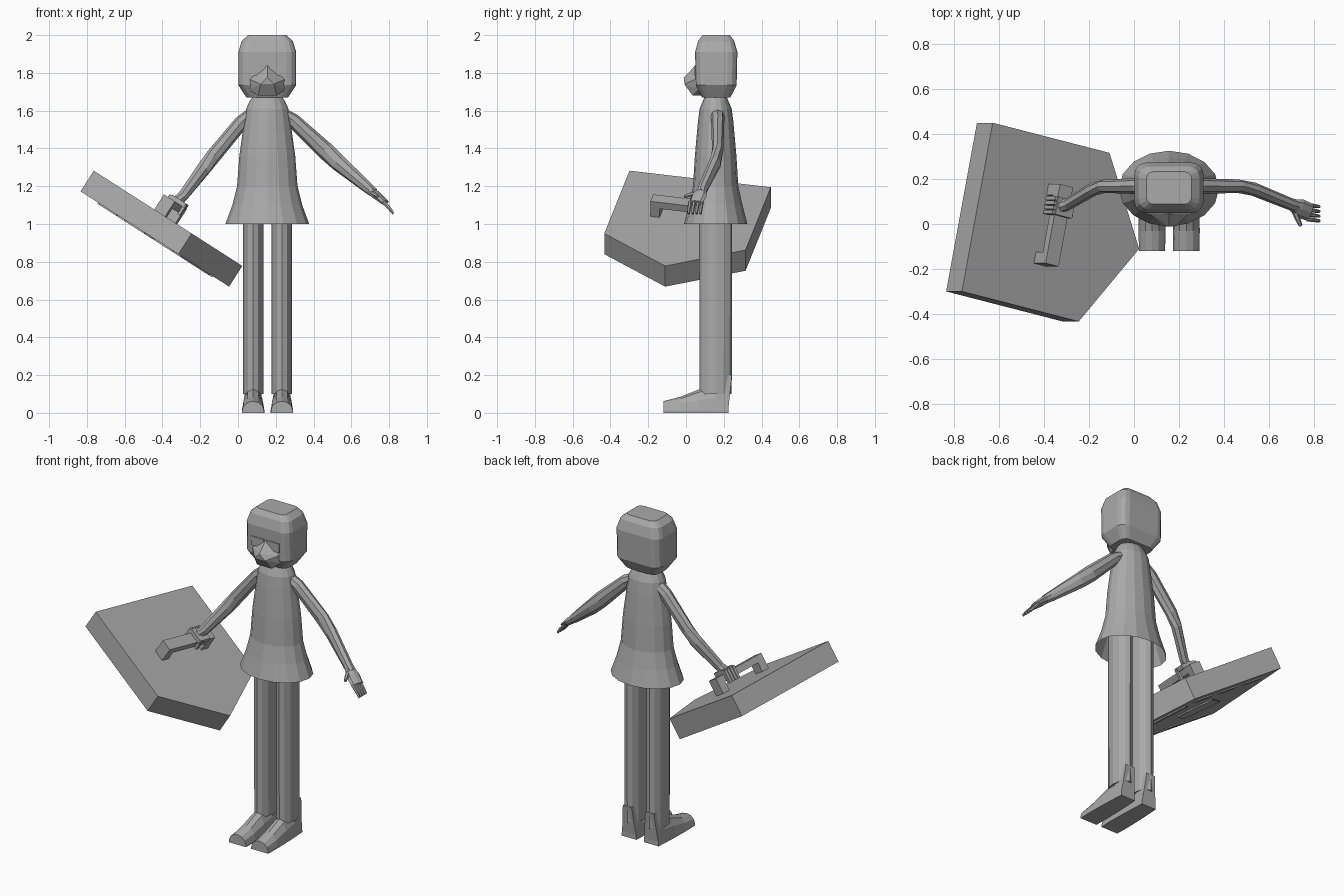
import bpy, bmesh
from math import sin, cos, pi
from mathutils import Vector, Matrix

if "Cube" in bpy.data.objects:
    bpy.data.objects.remove(bpy.data.objects["Cube"])

GREY = (0.4, 0.4, 0.4, 1)
mat = bpy.data.materials.new("plain grey")
mat.use_nodes = True
mat.diffuse_color = GREY
mat.node_tree.nodes["Principled BSDF"].inputs["Base Color"].default_value = GREY

CX, CY = 0.155, 0.157


def finish(name, bm, matrix=None, recalc=True):
    if recalc:
        bmesh.ops.recalc_face_normals(bm, faces=bm.faces)
    if matrix:
        bm.transform(matrix)
    mesh = bpy.data.meshes.new(name)
    bm.to_mesh(mesh)
    bm.free()
    mesh.materials.append(mat)
    ob = bpy.data.objects.new(name, mesh)
    bpy.context.collection.objects.link(ob)
    return ob


def loft(name, rings, cap_start=True, cap_end=True):
    bm = bmesh.new()
    loops = [[bm.verts.new(p) for p in ring] for ring in rings]
    n = len(loops[0])
    for a, b in zip(loops, loops[1:]):
        for i in range(n):
            j = (i + 1) % n
            bm.faces.new((a[i], a[j], b[j], b[i]))
    if cap_start:
        bm.faces.new(loops[0][::-1])
    if cap_end:
        bm.faces.new(loops[-1])
    return finish(name, bm)


def ellipse(x, y, z, rx, ry, n=16):
    return [(x + rx * cos(2 * pi * i / n), y + ry * sin(2 * pi * i / n), z) for i in range(n)]


def limb(name, path, n=8):
    """Tube along points (x, y, z, vertical radius, sideways radius)."""
    pts = [Vector(p[:3]) for p in path]
    rings = []
    for i, p in enumerate(path):
        t = (pts[min(i + 1, len(pts) - 1)] - pts[max(i - 1, 0)]).normalized()
        side = t.cross(Vector((0, 0, 1))).normalized()
        up = side.cross(t)
        rings.append([pts[i] + side * p[4] * cos(2 * pi * k / n) + up * p[3] * sin(2 * pi * k / n)
                      for k in range(n)])
    return loft(name, rings)


def hull(name, points):
    bm = bmesh.new()
    for p in points:
        bm.verts.new(p)
    bmesh.ops.convex_hull(bm, input=bm.verts)
    return finish(name, bm)


def box(name, lo, hi, matrix=None):
    bm = bmesh.new()
    bmesh.ops.create_cube(bm, size=1)
    for v in bm.verts:
        v.co = [l + (c + 0.5) * (h - l) for l, h, c in zip(lo, hi, v.co)]
    return finish(name, bm, matrix)


def prism(name, outline, z0, z1, matrix):
    bm = bmesh.new()
    low = [bm.verts.new((x, y, z0)) for x, y in outline]
    top = bmesh.ops.extrude_face_region(bm, geom=[bm.faces.new(low)])["geom"]
    for v in top:
        if isinstance(v, bmesh.types.BMVert):
            v.co.z = z1
    return finish(name, bm, matrix)


# Dress, open at the hem, running up into the neck
profile = [(1.0, 0.222, 0.168), (1.1, 0.185, 0.142), (1.2, 0.16, 0.12), (1.36, 0.148, 0.11),
           (1.54, 0.123, 0.094), (1.61, 0.112, 0.085), (1.65, 0.094, 0.068),
           (1.67, 0.08, 0.06), (1.69, 0.08, 0.06)]
loft("dress", [ellipse(CX, CY, z, rx, ry) for z, rx, ry in profile], cap_start=False)


# Head, a box with rounded corners
def rounded(z, hx, hy, r):
    ring = []
    for q, (sx, sy) in enumerate(((1, 1), (-1, 1), (-1, -1), (1, -1))):
        for k in range(4):
            a = (q + k / 3) * pi / 2
            ring.append((CX + sx * (hx - r) + r * cos(a), 0.16 + sy * (hy - r) + r * sin(a), z))
    return ring


loft("head", [rounded(*r) for r in ((1.67, 0.11, 0.075, 0.04), (1.735, 0.153, 0.108, 0.05),
                                    (1.91, 0.153, 0.112, 0.05), (1.97, 0.135, 0.095, 0.045),
                                    (2.0, 0.1, 0.072, 0.03))])

# Muzzle and eye plates
muzzle = [(CX, 0.05, 1.84), (CX, -0.012, 1.775)]
for s in (-1, 1):
    muzzle += [(CX + s * w, y, z) for w, y, z in ((0.1, 0.06, 1.77), (0.1, 0.07, 1.715),
               (0.035, -0.008, 1.74), (0.05, 0.035, 1.68), (0.05, 0.1, 1.68))]
hull("muzzle", muzzle)
for side, s in (("right", -1), ("left", 1)):
    xs = sorted((CX + s * 0.01, CX + s * 0.095))
    box(side + "_eye", (xs[0], 0.044, 1.785), (xs[1], 0.052, 1.84))

# Legs and feet
for side, x in (("right", 0.08), ("left", 0.232)):
    loft(side + "_leg", [ellipse(x, CY, z, 0.054, ry, 12) for z, ry in ((0.1, 0.085), (1.15, 0.088))])
    rings = []
    for y, w, h in ((-0.12, 0.058, 0.062), (-0.03, 0.06, 0.085), (0.07, 0.058, 0.125),
                    (0.16, 0.054, 0.15), (0.225, 0.05, 0.14)):
        arch = [(x + w * cos(pi * k / 6), y, 0.012 + (h - 0.012) * sin(pi * k / 6)) for k in range(7)]
        rings.append([(x + w, y, 0)] + arch + [(x - w, y, 0)])
    loft(side + "_foot", rings)
    hull(side + "_heel", [(x + s * w, y, z) for s in (-1, 1)
                          for w, y, z in ((0.05, 0.222, 0), (0.03, 0.243, 0.2), (0.05, 0.16, 0), (0.04, 0.16, 0.2))])

# Arms
limb("left_arm", [(0.235, 0.165, 1.585, 0.03, 0.038), (0.29, 0.168, 1.55, 0.038, 0.035),
                  (0.46, 0.168, 1.39, 0.047, 0.03), (0.53, 0.155, 1.325, 0.045, 0.03),
                  (0.69, 0.09, 1.19, 0.03, 0.027), (0.72, 0.08, 1.165, 0.025, 0.028)])
limb("right_arm", [(0.07, 0.165, 1.585, 0.03, 0.038), (0.02, 0.168, 1.54, 0.038, 0.035),
                   (-0.13, 0.168, 1.36, 0.04, 0.03), (-0.18, 0.155, 1.295, 0.04, 0.03),
                   (-0.29, 0.09, 1.15, 0.03, 0.027), (-0.33, 0.075, 1.115, 0.028, 0.028)])

# Open left hand
limb("left_palm", [(0.7, 0.085, 1.18, 0.024, 0.026), (0.735, 0.07, 1.15, 0.022, 0.042),
                   (0.78, 0.052, 1.112, 0.015, 0.04)])
for i in range(4):
    y = 0.022 + i * 0.021
    limb("left_finger_%d" % (i + 1), [(0.768, y, 1.118, 0.011, 0.01), (0.8, y - 0.005, 1.085, 0.01, 0.009),
                                      (0.822, y - 0.008, 1.055, 0.007, 0.007)], 6)
limb("left_thumb", [(0.71, 0.065, 1.165, 0.014, 0.014), (0.725, 0.025, 1.155, 0.012, 0.012),
                    (0.74, -0.008, 1.145, 0.008, 0.008)], 6)

# Shield frame: axis towards the point, across, and inner normal
U, Y = Vector((0.842, 0, -0.54)), Vector((0, 1, 0))
along, across = U * 0.977 - Y * 0.212, U * 0.212 + Y * 0.977
origin = Vector((-0.76, 0, 1.28)) + U * 0.077 + Y * 0.075
M = Matrix((along, across, along.cross(across))).transposed().to_4x4()
M.translation = origin


def plate(inset):
    w, a = 0.383 - inset, inset
    return [(a, -w), (0.63 - inset * 0.3, -w), (0.873 - inset * 1.2, 0), (0.63 - inset * 0.3, w), (a, w)]


prism("shield", plate(0), -0.13, 0, M)

# Thin raised trim on the outer face
for s in (-1, 1):
    for i in range(3):
        a = 0.1 + i * 0.18
        box("shield_trim", (a, s * 0.3 - 0.02, -0.137), (a + 0.12, s * 0.3 + 0.02, -0.129), M)
    prism("shield_chevron", [(0.62, s * 0.26), (0.76, s * 0.04), (0.7, s * 0.04), (0.58, s * 0.22)],
          -0.137, -0.129, M)
prism("shield_emblem", [(0.2, 0), (0.36, -0.16), (0.52, 0), (0.36, 0.16)], -0.137, -0.129, M)

# Shield handle
box("handle_bar", (0.345, -0.18, 0.055), (0.415, 0.18, 0.095), M)
for s in (-1, 1):
    box("handle_post", (0.345, s * 0.155 - 0.025, -0.005), (0.415, s * 0.155 + 0.025, 0.06), M)

# Right hand gripping the bar
box("right_palm", (0.335, 0.04, 0.092), (0.425, 0.12, 0.118), M)
for i in range(4):
    v = 0.04 + i * 0.021
    box("right_finger_%d" % (i + 1), (0.322, v, 0.035), (0.346, v + 0.017, 0.112), M)
box("right_thumb", (0.414, 0.045, 0.045), (0.43, 0.065, 0.112), M)
